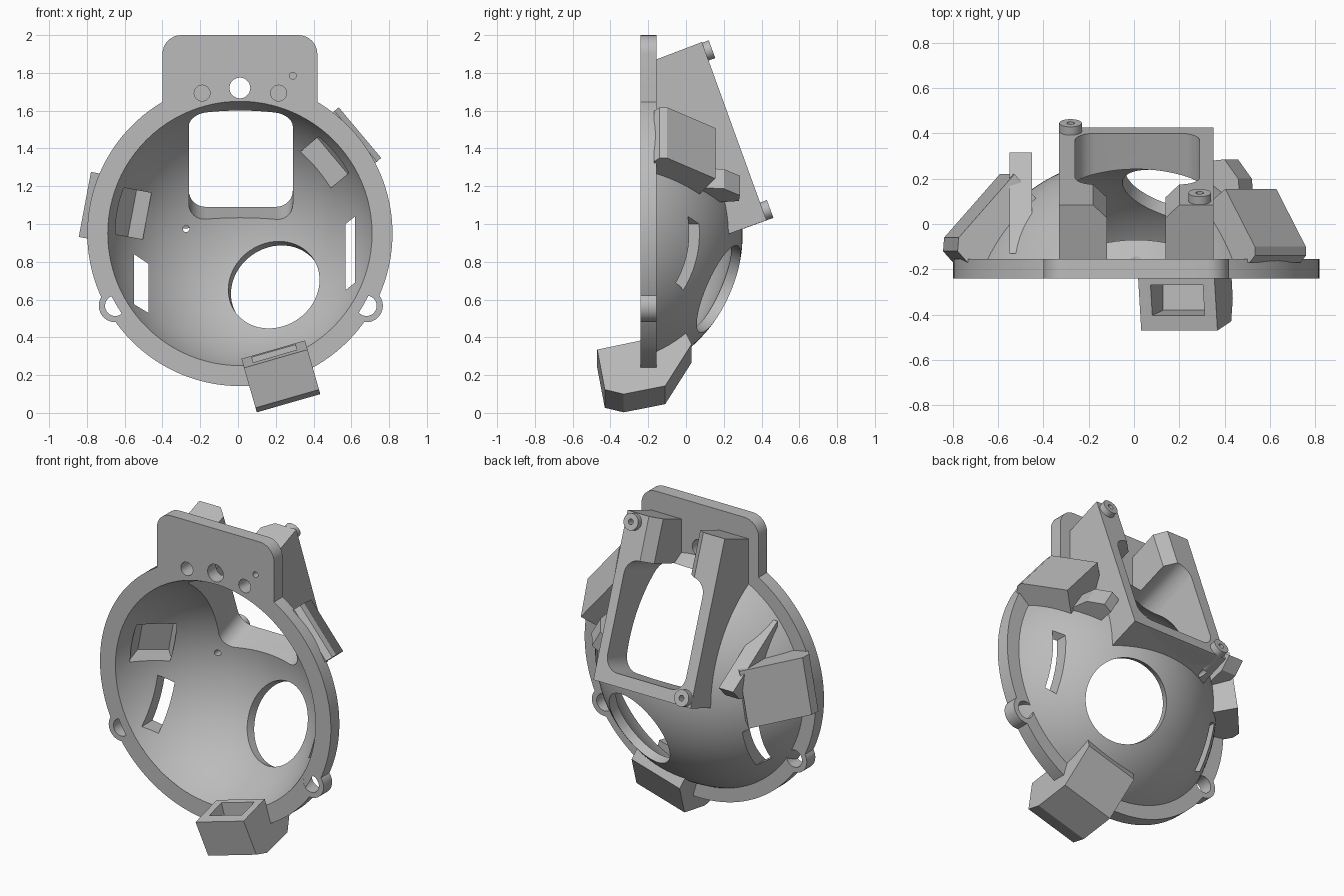
import bpy, bmesh
from math import sin, cos, pi, radians
from mathutils import Vector, Matrix

if "Cube" in bpy.data.objects:
    bpy.data.objects.remove(bpy.data.objects["Cube"])

CX, CZ, CY = 0.01, 0.95, -0.5        # dome axis and sphere centre
TN, TT = cos(radians(20)), sin(radians(20))

grey = bpy.data.materials.new("plain_grey")
grey.use_nodes = True
grey.diffuse_color = (0.5, 0.5, 0.5, 1)
grey.node_tree.nodes["Principled BSDF"].inputs["Base Color"].default_value = (0.5, 0.5, 0.5, 1)


def finish(name, bm):
    bmesh.ops.recalc_face_normals(bm, faces=bm.faces)
    mesh = bpy.data.meshes.new(name)
    bm.to_mesh(mesh)
    bm.free()
    mesh.materials.append(grey)
    ob = bpy.data.objects.new(name, mesh)
    bpy.context.collection.objects.link(ob)
    return ob


def extrude(name, pts, place, lo, hi):
    """Extrude a 2D outline; place(a, b, depth) maps it into the world."""
    bm = bmesh.new()
    a, b = [[bm.verts.new(place(p[0], p[1], d)) for p in pts] for d in (lo, hi)]
    bm.faces.new(a)
    bm.faces.new(b)
    for i in range(len(pts)):
        j = (i + 1) % len(pts)
        bm.faces.new((a[i], a[j], b[j], b[i]))
    return finish(name, bm)


def front(x, z, y):
    return Vector((x, y, z))


def side(y, z, x):
    return Vector((x, y, z))


def tilted(x, t, n):
    return Vector((x, TN * n - TT * t, TT * n + TN * t))


def tilted_gap(x, n, t):
    return tilted(x, t, n)


def radial(deg):
    c, s = cos(radians(deg)), sin(radians(deg))
    return lambda r, y, w: Vector((CX + r * c - w * s, y, CZ + r * s + w * c))


def circle(x, z, r, n=48):
    return [(x + r * cos(2 * pi * i / n), z + r * sin(2 * pi * i / n)) for i in range(n)]


def rounded(x0, x1, z0, z1, r, n=8):
    pts = []
    for k, (x, z) in enumerate(((x1 - r, z1 - r), (x0 + r, z1 - r), (x0 + r, z0 + r), (x1 - r, z0 + r))):
        for i in range(n + 1):
            a = pi / 2 * (k + i / n)
            pts.append((x + r * cos(a), z + r * sin(a)))
    return pts


def cap(name, radius, y_min):
    bm = bmesh.new()
    bmesh.ops.create_uvsphere(bm, u_segments=96, v_segments=64, radius=radius,
                              matrix=Matrix.Translation((CX, CY, CZ)) @ Matrix.Rotation(pi / 2, 4, 'X'))
    geom = bm.verts[:] + bm.edges[:] + bm.faces[:]
    bmesh.ops.bisect_plane(bm, geom=geom, plane_co=(0, y_min, 0), plane_no=(0, 1, 0), clear_inner=True)
    bmesh.ops.holes_fill(bm, edges=[e for e in bm.edges if e.is_boundary], sides=0)
    return finish(name, bm)


def combine(target, other, op, keep=False):
    mod = target.modifiers.new(op.lower(), 'BOOLEAN')
    mod.operation, mod.solver, mod.object = op, 'EXACT', other
    bpy.context.view_layer.objects.active = target
    bpy.ops.object.modifier_apply(modifier=mod.name)
    if not keep:
        bpy.data.objects.remove(other)


def add(target, other):
    combine(target, other, 'UNION')


def cut(target, other, keep=False):
    combine(target, other, 'DIFFERENCE', keep)


# Tilted window frame with two towers
frame = extrude("window_frame", [(-0.16, 1.87), (0.084, 1.963), (0.426, 1.02), (0.2, 0.938), (-0.16, 1.0)],
                side, -0.33, 0.35)
cut(frame, extrude("gap_cutter", [(-0.12, 0.2), (0.14, 0.2), (0.14, 0.69), (0.21, 0.76), (0.21, 0.9),
                                  (-0.19, 0.9), (-0.19, 0.76), (-0.12, 0.69)], tilted_gap, 1.45, 1.95))

# Dome with its sockets
dome = cap("dome_shell", 0.8, -0.239)
add(dome, frame)
add(dome, extrude("left_socket", [(0.66, -0.17), (0.80, -0.17), (0.83, -0.14), (0.83, -0.10), (0.66, 0.155),
                                  (0.50, 0.05), (0.52, -0.1)], radial(40), -0.175, 0.175))
add(dome, extrude("right_socket", [(0.66, -0.17), (0.79, -0.17), (0.835, -0.12), (0.83, -0.06), (0.58, 0.22),
                                   (0.47, 0.1), (0.52, -0.1)], radial(169.4), -0.175, 0.175))
add(dome, extrude("right_fin", [(-0.13, 1.42), (0.315, 1.14), (0.25, 1.07), (0.0, 1.0), (-0.13, 1.1)],
                  side, -0.55, -0.45))
add(dome, extrude("left_fin", [(0.40, 0.05), (0.43, 0.28), (0.49, 0.285), (0.56, 0.2), (0.58, 0.0)],
                  radial(30), -0.05, 0.07))
add(dome, extrude("lower_socket", [(0.69, -0.47), (0.91, -0.43), (0.935, -0.33), (0.89, -0.11), (0.66, 0.03),
                                   (0.60, 0.0), (0.64, -0.24)], radial(-74), -0.175, 0.175))

# Hollow interior and openings
cut(dome, cap("hollow_cutter", 0.747, -0.2395))
cut(dome, extrude("window_cutter", rounded(-0.26, 0.29, 0.888, 1.55, 0.09), tilted, 0.38, 1.0))
cut(dome, extrude("lower_pocket", [(0.55, -0.42), (0.85, -0.38), (0.85, -0.27), (0.55, -0.27)],
                  radial(-74), -0.12, 0.12))
cut(dome, extrude("left_pocket", [(0.50, -0.15), (0.66, -0.15), (0.72, -0.02), (0.64, 0.09), (0.51, 0.01)],
                  radial(40), -0.125, 0.125))
cut(dome, extrude("right_pocket", [(0.50, -0.15), (0.66, -0.15), (0.70, -0.0), (0.58, 0.14), (0.50, 0.06)],
                  radial(169.4), -0.125, 0.125))
cut(dome, extrude("right_slot", [(-0.55, 0.84), (-0.475, 0.79), (-0.475, 0.53), (-0.55, 0.575)], front, -0.2, 0.25))
cut(dome, extrude("left_slot", [(0.57, 1.0), (0.62, 1.04), (0.62, 0.69), (0.57, 0.65)], front, -0.2, 0.25))
cut(dome, extrude("pin_hole", circle(-0.275, 0.975, 0.018, 16), front, -0.1, 0.4))

# Round port through the dome wall
aim = Vector((0.205, 0.71, -0.31)).normalized()
turn = aim.to_track_quat('Z', 'Y')
centre = Vector((CX, CY, CZ))
cut(dome, extrude("port_cutter", circle(0, 0, 0.25, 64), lambda a, b, d: centre + turn @ Vector((a, b, d)), 0.5, 1.0))

# Screw posts on opposite frame corners
for x, t in ((0.29, 1.762), (-0.28, 0.862)):
    add(dome, extrude("screw_post", circle(x, t, 0.05, 32), tilted, 0.62, 0.788))
    cut(dome, extrude("screw_hole", circle(x, t, 0.017, 16), tilted, 0.70, 0.9))

# Flat mounting plate: ring, tab and ears
plate = extrude("mounting_plate", circle(CX, CZ, 0.808, 128), front, -0.24, -0.155)
add(plate, extrude("tab", rounded(-0.4, 0.42, 1.3, 2.0, 0.1), front, -0.24, -0.155))
for x in (-0.65, 0.68):
    add(plate, extrude("ear", circle(x, 0.567, 0.087), front, -0.24, -0.155))
    cut(plate, extrude("ear_hole", circle(x, 0.567, 0.054), front, -0.3, -0.1))
cut(plate, extrude("ring_cutter", circle(CX, CZ, 0.7, 128), front, -0.3, -0.1))

# Holes shared by the tab and the towers behind it
for x, z, r, depth in ((0.01, 1.72, 0.055, 0.0), (-0.19, 1.693, 0.042, -0.08),
                       (0.215, 1.693, 0.042, -0.08), (0.29, 1.785, 0.018, -0.08)):
    hole = extrude("tab_hole", circle(x, z, r, 32), front, -0.3, depth)
    cut(plate, hole, keep=True)
    cut(dome, hole)

# Smooth curved surfaces, keep edges crisp
for ob in (dome, plate):
    bpy.ops.object.select_all(action='DESELECT')
    ob.select_set(True)
    bpy.context.view_layer.objects.active = ob
    bpy.ops.object.shade_smooth_by_angle(angle=radians(25))
